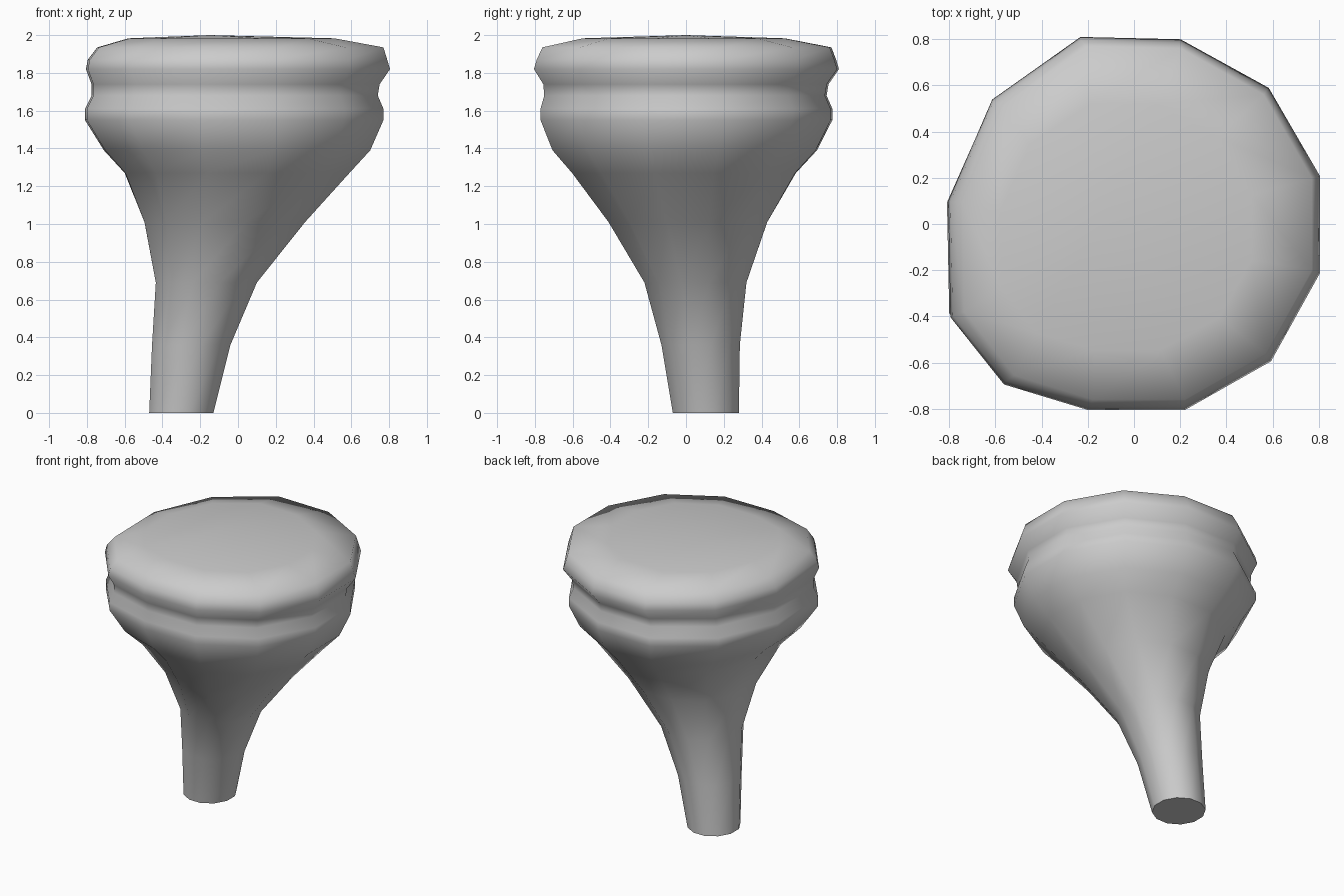
import bpy, bmesh, math

if "Cube" in bpy.data.objects:
    bpy.data.objects.remove(bpy.data.objects["Cube"])

# Slightly uneven twelve-sided outline of the head, as seen from above
HEAD = [(.80, .21), (.58, .59), (.20, .80), (-.23, .81), (-.61, .54), (-.80, .10),
        (-.79, -.40), (-.56, -.69), (-.20, -.80), (.22, -.80), (.59, -.59), (.80, -.21)]
N = len(HEAD)

# Rings: z, x min, x max, y min, y max
RINGS = [
    (0.00, -.47, -.13, -.07, .28),
    (0.36, -.455, -.04, -.13, .285),
    (0.69, -.435, .10, -.22, .32),
    (1.01, -.495, .355, -.41, .43),
    (1.27, -.60, .59, -.605, .58),
    (1.39, -.71, .70, -.71, .69),
    (1.55, -.81, .77, -.775, .77),
    (1.61, -.81, .77, -.775, .77),
    (1.68, -.775, .74, -.755, .74),
    (1.74, -.775, .75, -.76, .75),
    (1.82, -.805, .805, -.81, .805),
    (1.87, -.795, .79, -.795, .79),
    (1.935, -.745, .77, -.765, .765),
    (1.983, -.58, .51, -.55, .52),
]


def ring_point(i, ring):
    z, x0, x1, y0, y1 = ring
    a = math.radians(15 + 30 * i)
    k = math.cos(math.radians(15))
    t = min(1, max(0, (z - 1.0) / 0.5))
    u = (1 - t) * math.cos(a) / k + t * HEAD[i][0] / .8
    v = (1 - t) * math.sin(a) / k + t * HEAD[i][1] / .805
    return ((x0 + x1) / 2 + u * (x1 - x0) / 2, (y0 + y1) / 2 + v * (y1 - y0) / 2, z)


# Leaning stem flaring into a grooved head
bm = bmesh.new()
loops = [[bm.verts.new(ring_point(i, r)) for i in range(N)] for r in RINGS]
for low, high in zip(loops, loops[1:]):
    for i in range(N):
        j = (i + 1) % N
        bm.faces.new((low[i], low[j], high[j], high[i]))

# Flat foot and gently domed top
bm.faces.new(loops[0][::-1])
crown = bm.verts.new((-.15, 0, 2.0))
for i in range(N):
    bm.faces.new((loops[-1][i], loops[-1][(i + 1) % N], crown))
bmesh.ops.recalc_face_normals(bm, faces=bm.faces)

mesh = bpy.data.meshes.new("knob")
bm.to_mesh(mesh)
bm.free()
knob = bpy.data.objects.new("knob", mesh)
bpy.context.collection.objects.link(knob)
bpy.context.view_layer.objects.active = knob
knob.select_set(True)
bpy.ops.object.shade_smooth_by_angle(angle=math.radians(70))
